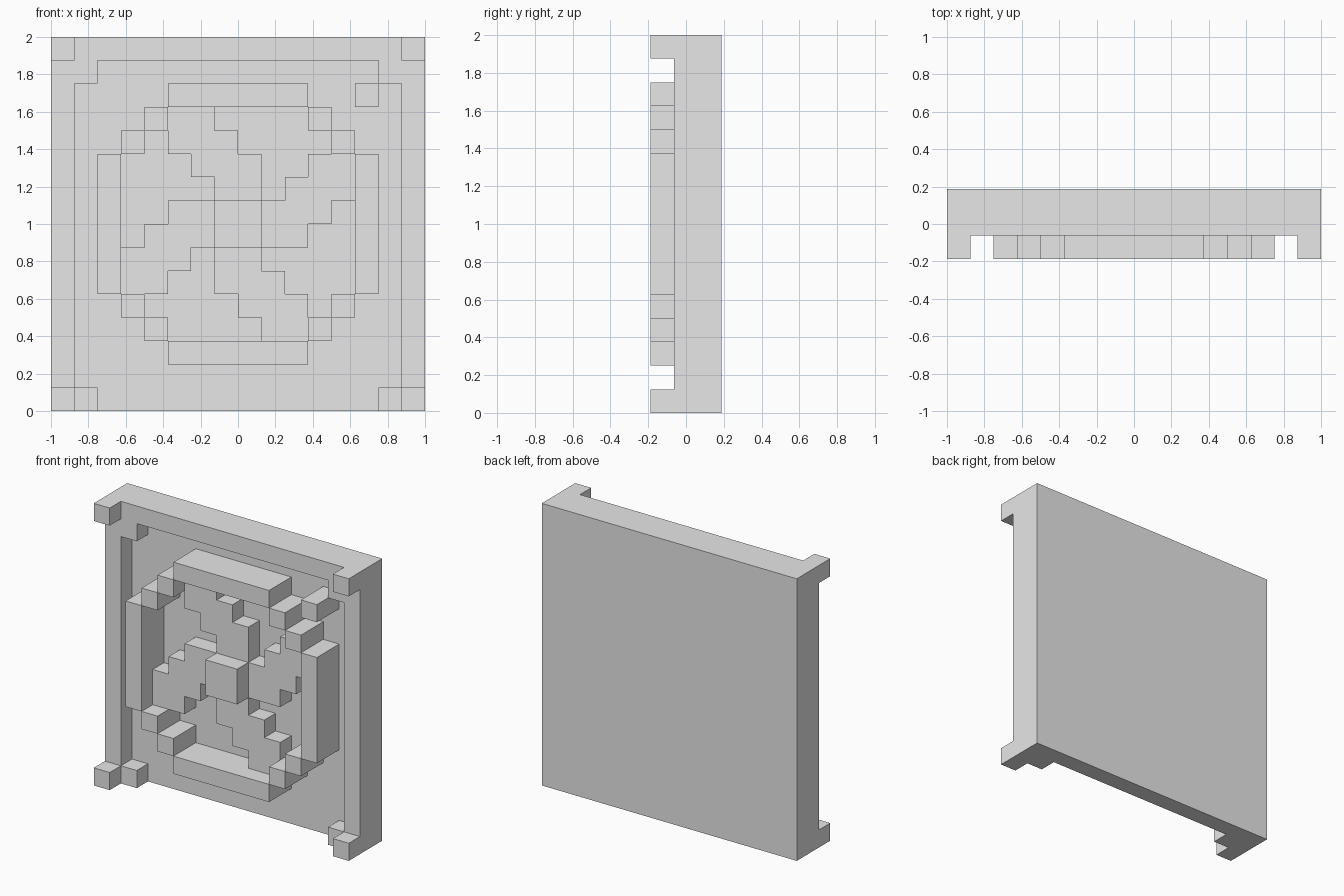
import bpy
import bmesh

CELL = 0.125  # the whole relief sits on a 16 x 16 grid, three layers deep

cube = bpy.data.objects.get("Cube")
if cube:
    bpy.data.objects.remove(cube, do_unlink=True)

grey = bpy.data.materials.new("plain_grey")
grey.use_nodes = True
grey.diffuse_color = (0.8, 0.8, 0.8, 1)
grey.node_tree.nodes["Principled BSDF"].inputs["Base Color"].default_value = (0.8, 0.8, 0.8, 1)


def slab(name, outline, front, back):
    """Extrude an outline (grid cells from the centre) between two depth layers."""
    bm = bmesh.new()
    verts = [bm.verts.new((u * CELL, (front - 1.5) * CELL, 1 + v * CELL)) for u, v in outline]
    face = bm.faces.new(verts)
    extruded = bmesh.ops.extrude_face_region(bm, geom=[face], use_keep_orig=True)
    moved = [g for g in extruded["geom"] if isinstance(g, bmesh.types.BMVert)]
    bmesh.ops.translate(bm, verts=moved, vec=(0, (back - front) * CELL, 0))
    bmesh.ops.recalc_face_normals(bm, faces=bm.faces)
    mesh = bpy.data.meshes.new(name)
    bm.to_mesh(mesh)
    bm.free()
    mesh.materials.append(grey)
    obj = bpy.data.objects.new(name, mesh)
    bpy.context.collection.objects.link(obj)
    return obj


def rect(u0, v0, u1, v1):
    return [(u0, v0), (u1, v0), (u1, v1), (u0, v1)]


def turned(outline, quarters):
    for _ in range(quarters):
        outline = [(v, -u) for u, v in outline]
    return outline


# Backing plate
slab("backing_plate", rect(-8, -8, 8, 8), 2, 3)

# Raised border, open along the bottom, with stepped inner corners
half = [(-6, 7), (-6, 6), (-7, 6), (-7, -7), (-6, -7), (-6, -8), (-8, -8), (-8, 8)]
slab("border", half + [(-u, v) for u, v in reversed(half)], 1, 2)

# Corner studs
for side, u in (("right", -8), ("left", 7)):
    for level, v in (("bottom", -8), ("top", 7)):
        slab(f"{level}_{side}_stud", rect(u, v, u + 1, v + 1), 0, 1)

# Stepped ring and pinwheel arms, one quarter at a time
arm = [(-3, 5), (-1, 5), (-1, 4), (0, 4), (0, 3), (1, 3),
       (1, 1), (-1, 1), (-1, 2), (-2, 2), (-2, 3), (-3, 3)]
for q, place in enumerate(("top", "left", "bottom", "right")):
    slab(f"{place}_ring_bar", turned(rect(-3, 5, 3, 6), q), 0, 2)
    slab(f"{place}_inner_ring_step", turned(rect(-4, 4, -3, 5), q), 0, 2)
    slab(f"{place}_outer_ring_step", turned(rect(-5, 3, -4, 4), q), 0, 2)
    slab(f"{place}_pinwheel_arm", turned(arm, q), 1, 2)

# Central hub and the single loose block beside the ring
slab("hub", rect(-1, -1, 1, 1), 0, 2)
slab("side_block", rect(5, 5, 6, 6), 0, 2)
